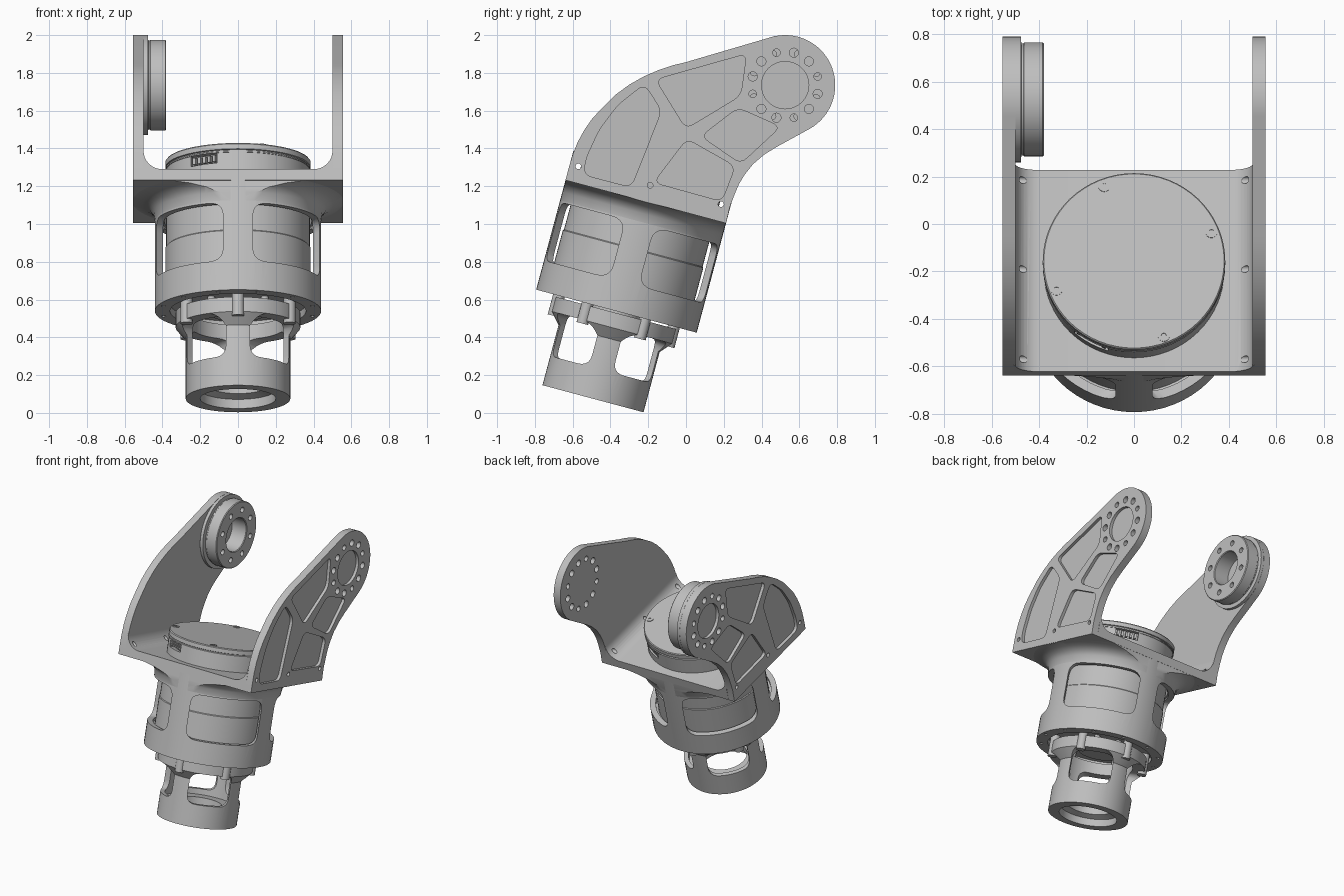
import bpy, bmesh, math
from math import sin, cos, pi, radians
from mathutils import Matrix, Vector

if "Cube" in bpy.data.objects:
    bpy.data.objects.remove(bpy.data.objects["Cube"])

metal = bpy.data.materials.new("light_grey_metal")
metal.use_nodes = True
GREY = (0.52, 0.52, 0.52, 1)
metal.diffuse_color = GREY
metal.node_tree.nodes["Principled BSDF"].inputs["Base Color"].default_value = GREY

# Frames: tilted body axis, sideways (depth along x), frontal (depth towards the front)
TILT = Matrix.Translation((0, -0.4925, 0.075)) @ Matrix.Rotation(radians(-15), 4, 'X')
SIDE = Matrix(((0, 0, 1, 0), (1, 0, 0, 0), (0, 1, 0, 0), (0, 0, 0, 1)))
FRONT = Matrix.Rotation(pi / 2, 4, 'X')
made = []


def spin_z(angle):
    return Matrix.Rotation(radians(angle), 4, 'Z')


def circle(r, n=24, c=(0, 0)):
    return [(c[0] + r * cos(2 * pi * i / n), c[1] + r * sin(2 * pi * i / n)) for i in range(n)]


def rounded(pts, r, n=5):
    """Round every corner of a polygon."""
    out = []
    pts = [Vector(p) for p in pts]
    for i, p in enumerate(pts):
        a, b = pts[i - 1] - p, pts[(i + 1) % len(pts)] - p
        a = p + a.normalized() * min(r, a.length * 0.45)
        b = p + b.normalized() * min(r, b.length * 0.45)
        for k in range(n + 1):
            t = k / n
            out.append(a * (1 - t) ** 2 + p * 2 * t * (1 - t) + b * t * t)
    return out


def prism(pts, a, b, mat):
    bm = bmesh.new()
    low = [bm.verts.new((p[0], p[1], a)) for p in pts]
    top = [bm.verts.new((p[0], p[1], b)) for p in pts]
    bm.faces.new(low)
    bm.faces.new(top)
    for i in range(len(pts)):
        bm.faces.new((low[i - 1], low[i], top[i], top[i - 1]))
    bm.transform(mat)
    return bm


def lathe(profile, mat, closed=True, steps=64):
    bm = bmesh.new()
    vs = [bm.verts.new((r, 0, h)) for r, h in profile]
    es = [bm.edges.new((vs[i], vs[i + 1])) for i in range(len(vs) - 1)]
    if closed:
        es.append(bm.edges.new((vs[-1], vs[0])))
    bmesh.ops.spin(bm, geom=vs + es, cent=(0, 0, 0), axis=(0, 0, 1), angle=2 * pi, steps=steps)
    bmesh.ops.remove_doubles(bm, verts=bm.verts[:], dist=0.0002)
    bm.transform(mat)
    return bm


def solid(name, bms):
    total = bmesh.new()
    for bm in bms:
        tmp = bpy.data.meshes.new("tmp")
        bm.to_mesh(tmp)
        bm.free()
        total.from_mesh(tmp)
        bpy.data.meshes.remove(tmp)
    bmesh.ops.recalc_face_normals(total, faces=total.faces[:])
    mesh = bpy.data.meshes.new(name)
    total.to_mesh(mesh)
    total.free()
    mesh.materials.append(metal)
    ob = bpy.data.objects.new(name, mesh)
    bpy.context.collection.objects.link(ob)
    made.append(ob)
    return ob


def cut(ob, bms, operation='DIFFERENCE'):
    cutter = solid("cutter", bms)
    made.remove(cutter)
    cutter.hide_render = True
    mod = ob.modifiers.new("cut", 'BOOLEAN')
    mod.operation, mod.solver, mod.object = operation, 'EXACT', cutter
    bpy.context.view_layer.update()
    deps = bpy.context.evaluated_depsgraph_get()
    mesh = bpy.data.meshes.new_from_object(ob.evaluated_get(deps))
    ob.modifiers.clear()
    ob.data = mesh
    bpy.data.objects.remove(cutter)


def windows(half, low, high, start, end, r):
    """Four rounded openings between the pillars."""
    rect = rounded([(-half, low), (half, low), (half, high), (-half, high)], r)
    return [prism(rect, start, end, TILT @ spin_z(45 + 90 * k) @ FRONT) for k in range(4)]


def ring_of_rods(count, radius, r, a, b, mat, offset=0):
    return [prism(circle(r, 16), a, b, mat @ spin_z(offset + 360 * k / count)
                  @ Matrix.Translation((radius, 0, 0))) for k in range(count)]


# Bottom socket: hollow cup with four openings and a flared collar
socket = solid("bottom_socket", [lathe(
    [(0.2, 0), (0.277, 0), (0.277, 0.33), (0.33, 0.39), (0.33, 0.47), (0.245, 0.47),
     (0.245, 0.12), (0.155, 0.12), (0.155, 0.07), (0.2, 0.05)], TILT)])
cut(socket, windows(0.145, 0.16, 0.39, 0.155, 0.5, 0.06))
solid("socket_bosses", ring_of_rods(6, 0.315, 0.032, 0.37, 0.56, TILT, 30))

# Motor with lid groove, hub and two connector recesses
motor = solid("motor", [lathe(
    [(0, 0.46), (0.14, 0.46), (0.14, 0.52), (0.385, 0.52), (0.385, 0.82), (0.38, 0.825),
     (0.38, 1.25), (0.385, 1.25), (0.385, 1.257), (0.378, 1.26), (0.378, 1.264), (0.385, 1.267),
     (0.385, 1.294), (0.38, 1.3), (0, 1.3)], TILT, closed=False)])
slot = [(-0.08, 1.195), (0.08, 1.195), (0.08, 1.25), (-0.08, 1.25)]
ends = [TILT @ spin_z(a) @ FRONT for a in (-29, 151)]
cut(motor, [prism(slot, 0.345, 0.45, m) for m in ends])
pins = []
for m in ends:
    for k in range(5):
        x = -0.06 + 0.03 * k
        pins.append(prism([(x - 0.008, 1.205), (x + 0.008, 1.205), (x + 0.008, 1.24), (x - 0.008, 1.24)],
                          0.34, 0.372, m))
solid("connector_pins", pins)
solid("motor_bottom_bolts", ring_of_rods(8, 0.2, 0.02, 0.505, 0.53, TILT))

# Lid screws with sockets
screws = solid("lid_screws", ring_of_rods(4, 0.35, 0.025, 1.29, 1.304, TILT, 21))
cut(screws, ring_of_rods(4, 0.35, 0.011, 1.295, 1.32, TILT, 21))

# Cage around the motor
cage = solid("motor_cage", [lathe(
    [(0.36, 0.48), (0.44, 0.48), (0.44, 1.1), (0.4, 1.1), (0.4, 0.62), (0.36, 0.6)], TILT)])
cut(cage, windows(0.25, 0.64, 0.96, 0.262, 0.6, 0.07))
cut(cage, ring_of_rods(12, 0.408, 0.012, 0.45, 0.52, TILT, 15))

# Flare from the cage out to the bracket
flare = solid("cage_flare", [lathe(
    [(0.39, 1.1), (0.39, 0.97), (0.44, 0.97), (0.448, 1.015), (0.47, 1.045), (0.505, 1.065),
     (0.56, 1.08), (0.62, 1.085), (0.62, 1.1)], TILT)])
cut(flare, [prism([(-0.552, -0.438), (0.552, -0.438), (0.552, 0.438), (-0.552, 0.438)], 0.9, 1.2, TILT)],
    'INTERSECT')

# Bracket base with filleted inner corners
half = [(0.505, 1.08), (0.505, 1.24)]
half += [(0.4 + 0.1 * cos(radians(a)), 1.24 - 0.1 * sin(radians(a))) for a in range(0, 91, 10)]
base = solid("bracket_base", [prism(half + [(-x, z) for x, z in reversed(half)], -0.44, 0.44, TILT @ FRONT)])
small_holes = [(-0.57, 1.305), (-0.19, 1.205), (0.185, 1.105)]


def base_rods():
    return [prism(circle(0.015, 16, c), -0.7, 0.7, SIDE) for c in small_holes]


cut(base, base_rods())

# Bracket arms: curved plates with a round end, pockets and bolt circle
HUB = (0.525, 1.735)
outline = [(HUB[0] + 0.265 * cos(radians(a)), HUB[1] + 0.265 * sin(radians(a))) for a in range(-60, 106, 5)]
outline += [(0, 1.857), (-0.07, 1.84), (-0.14, 1.817), (-0.22, 1.783), (-0.3, 1.738), (-0.375, 1.683),
            (-0.442, 1.616), (-0.495, 1.56), (-0.537, 1.5), (-0.573, 1.435), (-0.6, 1.368), (-0.62, 1.3),
            (-0.638, 1.232), (0.212, 1.004), (0.232, 1.09), (0.257, 1.156), (0.28, 1.21), (0.31, 1.26),
            (0.355, 1.317), (0.415, 1.368), (0.48, 1.408)]
pockets = [
    [(-0.54, 1.26), (-0.53, 1.345), (-0.458, 1.5), (-0.36, 1.63), (-0.22, 1.74), (-0.13, 1.6), (-0.29, 1.195)],
    [(-0.16, 1.765), (0.32, 1.9), (0.29, 1.68), (0.0, 1.505)],
    [(0.005, 1.45), (0.26, 1.305), (0.19, 1.12), (-0.17, 1.22)],
    [(0.275, 1.615), (0.5, 1.515), (0.29, 1.32), (0.08, 1.465)]]
for side, name in ((1, "left_arm"), (-1, "right_arm")):
    arm = solid(name, [prism(outline, side * 0.5, side * 0.555, SIDE)])
    cuts = [prism(rounded(p, 0.045), side * 0.533, side * 0.6, SIDE) for p in pockets]
    cuts.append(prism(circle(0.125, 48, HUB), side * 0.533, side * 0.6, SIDE))
    for k in range(12):
        a = radians(15 + 30 * k)
        c = (HUB[0] + 0.178 * cos(a), HUB[1] + 0.178 * sin(a))
        cuts.append(prism(circle(0.024 if k % 3 else 0.02, 16, c), side * 0.4, side * 0.6, SIDE))
    cut(arm, cuts + base_rods())

# Bearing on the inside of the right arm
HUB_FRAME = Matrix.Translation((-0.503, HUB[0], HUB[1])) @ SIDE
bearing = solid("bearing", [lathe(
    [(0.12, 0), (0.262, 0), (0.265, 0.004), (0.265, 0.026), (0.236, 0.028), (0.236, 0.036), (0.24, 0.04),
     (0.24, 0.118), (0.235, 0.123), (0.125, 0.123), (0.12, 0.118)], HUB_FRAME)])
cut(bearing, ring_of_rods(8, 0.178, 0.02, 0.07, 0.2, HUB_FRAME, 22))

# Smooth shading with sharp edges kept
bpy.ops.object.select_all(action='DESELECT')
for ob in made:
    ob.select_set(True)
bpy.context.view_layer.objects.active = made[0]
bpy.ops.object.shade_smooth_by_angle(angle=radians(30))
